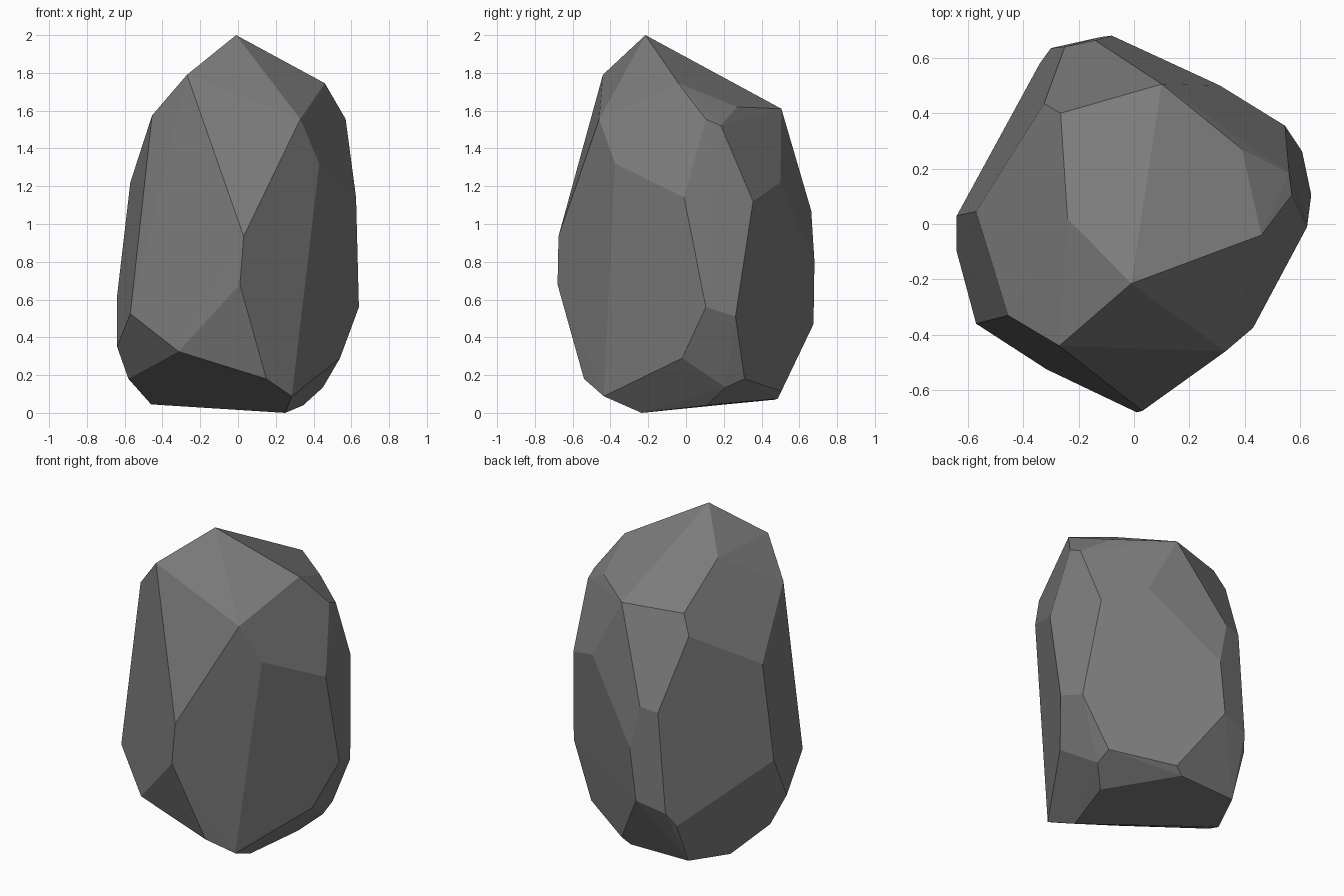
import bpy
import bmesh
import math

# Corner points of the chipped boulder, grouped in bands from top to ground
crown = [(-.01, -.215, 2.0), (-.24, .02, 1.80), (-.27, -.44, 1.79), (.46, -.04, 1.745)]
shoulder = [(.39, .27, 1.62), (.10, .505, 1.61), (-.265, .40, 1.597), (-.455, -.33, 1.575),
            (.33, -.46, 1.555), (.57, .105, 1.555), (.56, .185, 1.52), (-.325, .435, 1.48)]
upper_waist = [(.43, -.375, 1.32), (.31, .50, 1.22), (-.57, .045, 1.22), (.625, -.01, 1.14),
               (.545, .355, 1.12), (-.14, .663, 1.07), (-.25, .64, 1.05)]
lower_waist = [(.03, -.675, .935), (-.08, .68, .80), (.01, -.68, .68), (-.64, .03, .62),
               (.64, .105, .56), (-.57, -.36, .525), (.607, .262, .51), (-.12, .675, .47)]
foot = [(-.30, .635, .42), (-.64, -.10, .35), (-.34, .58, .33), (-.315, -.525, .325),
        (.54, -.02, .29), (.15, -.54, .18), (-.58, -.02, .18), (.45, .31, .18), (.45, .21, .135)]
base = [(.10, .505, .115), (.285, -.435, .088), (.05, .485, .075), (-.345, .47, .07),
        (-.46, .21, .045), (.345, .11, .04), (.25, -.235, 0)]

# Wrap a faceted skin round the bands and merge coplanar triangles
bm = bmesh.new()
for band in (crown, shoulder, upper_waist, lower_waist, foot, base):
    for p in band:
        bm.verts.new(p)
hull = bmesh.ops.convex_hull(bm, input=bm.verts[:])
loose = [v for v in bm.verts if not v.link_faces]
bmesh.ops.delete(bm, geom=loose, context='VERTS')
bmesh.ops.dissolve_limit(bm, angle_limit=math.radians(1.5), verts=bm.verts[:], edges=bm.edges[:])
bmesh.ops.recalc_face_normals(bm, faces=bm.faces[:])

mesh = bpy.data.meshes.new("boulder")
bm.to_mesh(mesh)
bm.free()

# Single stone colour
stone = bpy.data.materials.new("grey stone")
stone.diffuse_color = (0.2, 0.2, 0.2, 1)
mesh.materials.append(stone)

boulder = bpy.data.objects.new("boulder", mesh)
bpy.context.collection.objects.link(boulder)
